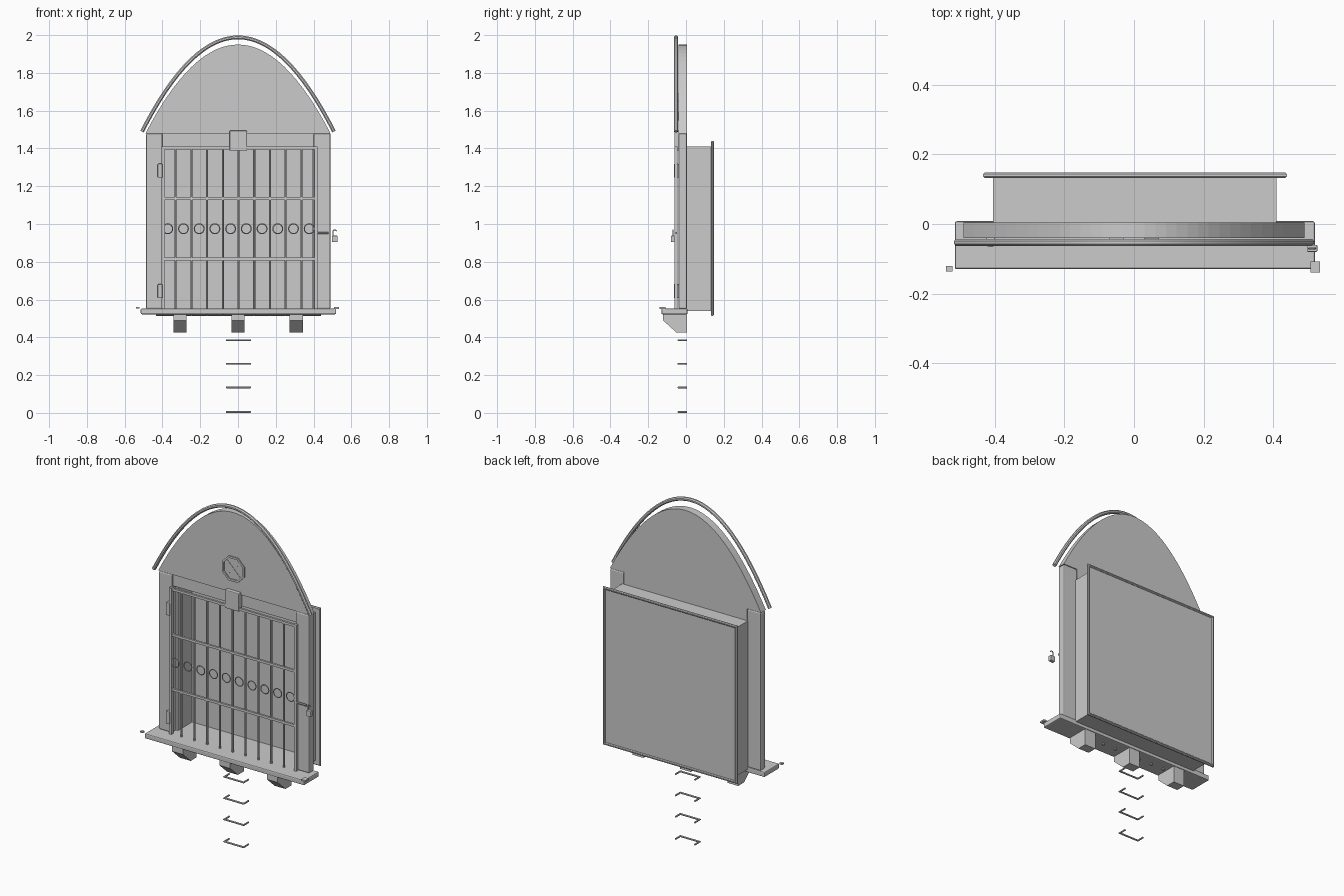
import bpy, bmesh, math
from mathutils import Vector

if "Cube" in bpy.data.objects:
    bpy.data.objects.remove(bpy.data.objects["Cube"])

grey = bpy.data.materials.new("weathered grey")
grey.diffuse_color = (0.6, 0.6, 0.6, 1)
grey.use_nodes = True
grey.node_tree.nodes["Principled BSDF"].inputs["Base Color"].default_value = grey.diffuse_color


def finish(name, bm, bevel=0, smooth=False):
    bmesh.ops.recalc_face_normals(bm, faces=bm.faces)
    me = bpy.data.meshes.new(name)
    bm.to_mesh(me)
    bm.free()
    me.materials.append(grey)
    ob = bpy.data.objects.new(name, me)
    bpy.context.collection.objects.link(ob)
    if bevel:
        m = ob.modifiers.new("bevel", 'BEVEL')
        m.width, m.segments = bevel, 2
    if smooth:
        bpy.ops.object.select_all(action='DESELECT')
        ob.select_set(True)
        bpy.context.view_layer.objects.active = ob
        bpy.ops.object.shade_smooth_by_angle(angle=math.radians(40))
    return ob


def box(name, x, y, z, bevel=0):
    bm = bmesh.new()
    bmesh.ops.create_cube(bm, size=1)
    for v in bm.verts:
        v.co = [(a + b) / 2 + c * (b - a) for c, (a, b) in zip(v.co, (x, y, z))]
    return finish(name, bm, bevel)


def prism(name, pts, direction):
    """Extrude a closed outline of 3D points along a direction."""
    bm = bmesh.new()
    f = bm.faces.new([bm.verts.new(p) for p in pts])
    r = bmesh.ops.extrude_face_region(bm, geom=[f])
    moved = [g for g in r["geom"] if isinstance(g, bmesh.types.BMVert)]
    bmesh.ops.translate(bm, verts=moved, vec=direction)
    return finish(name, bm)


def tube(name, pts, r, sides=8, closed=False):
    """Sweep a round section along a planar path."""
    pts = [Vector(p) for p in pts]
    n = len(pts)
    normal = Vector((0, 0, 0))
    for i in range(1, n - 1):
        normal += (pts[i] - pts[0]).cross(pts[i + 1] - pts[0])
    if normal.length < 1e-9:
        d = pts[-1] - pts[0]
        normal = d.cross(Vector((0, 1, 0)) if abs(d.y) < 0.9 * d.length else Vector((1, 0, 0)))
    normal.normalize()
    bm = bmesh.new()
    rings = []
    for i, p in enumerate(pts):
        a = pts[i - 1] if i or closed else p
        b = pts[(i + 1) % n] if i < n - 1 or closed else p
        d1, d2 = (p - a).normalized(), (b - p).normalized()
        t = (d1 + d2).normalized()
        side = t.cross(normal)
        widen = 1 / max(0.5, t.dot(d2 if d2.length else d1))
        rings.append([bm.verts.new(p + r * (math.cos(k) * normal + math.sin(k) * widen * side))
                      for k in (math.tau * (j + 0.5) / sides for j in range(sides))])
    for i in range(n if closed else n - 1):
        A, B = rings[i], rings[(i + 1) % n]
        for j in range(sides):
            bm.faces.new((A[j], A[(j + 1) % sides], B[(j + 1) % sides], B[j]))
    if not closed:
        bm.faces.new(rings[0])
        bm.faces.new(rings[-1])
    return finish(name, bm, smooth=sides > 4)


def circle(x, y, z, r, n, phase=0.0):
    return [(x + r * math.cos(phase + math.tau * i / n), y,
             z + r * math.sin(phase + math.tau * i / n)) for i in range(n)]


# Arched gable and the moulding above it
steps = [i / 16 - 1 for i in range(33)]
prism("gable", [(0.49 * t, -0.04, 1.95 - 0.47 * t * t) for t in steps], (0, 0.045, 0))
tube("arch_moulding", [(0.508 * t, -0.053, 1.988 - 0.498 * t * t) for t in steps], 0.011)

# Octagonal medallion with crossed bars
tube("medallion_ring", circle(0, -0.041, 1.62, 0.072, 8, math.pi / 8), 0.008, 4, True)
for s in (-1, 1):
    tube("medallion_cross", [(-0.048, -0.039, 1.62 - 0.048 * s), (0.048, -0.039, 1.62 + 0.048 * s)], 0.004, 4)

# Window frame
box("left_jamb", (-0.487, -0.40), (-0.04, 0.005), (0.55, 1.48), 0.008)
box("right_jamb", (0.40, 0.49), (-0.04, 0.005), (0.55, 1.48), 0.008)
box("lintel", (-0.40, 0.40), (-0.03, 0.005), (1.41, 1.48))
box("keystone", (-0.045, 0.048), (-0.062, -0.03), (1.388, 1.495), 0.005)

# Sill with three wedge brackets
box("sill", (-0.515, 0.52), (-0.13, 0.008), (0.522, 0.552), 0.006)
wedge = [(0.005, 0.522), (-0.122, 0.522), (-0.122, 0.49), (-0.05, 0.425), (0.005, 0.425)]
for x in (-0.307, 0, 0.308):
    prism("sill_bracket", [(x - 0.035, y, z) for y, z in wedge], (0.07, 0, 0))
box("left_sill_pin", (-0.54, -0.522), (-0.136, -0.12), (0.553, 0.561))
box("right_sill_pin", (0.507, 0.535), (-0.14, -0.108), (0.551, 0.56))

# Recessed box behind the opening
box("recess_left_wall", (-0.405, -0.39), (0, 0.137), (0.54, 1.41))
box("recess_right_wall", (0.395, 0.41), (0, 0.137), (0.54, 1.41))
box("recess_floor", (-0.39, 0.395), (0, 0.137), (0.54, 0.552))
box("recess_ceiling", (-0.39, 0.395), (0, 0.137), (1.398, 1.41))
box("back_panel", (-0.425, 0.43), (0.132, 0.141), (0.52, 1.432))
rim = [(-0.426, 0.14, 0.521), (0.432, 0.14, 0.521), (0.432, 0.14, 1.432), (-0.426, 0.14, 1.432)]
tube("back_rim", rim, 0.008, 8, True)

# Barred gate: stiles, rails, bars and rings
G = -0.052
for x in (-0.397, 0.412):
    box("gate_stile", (x - 0.008, x + 0.008), (G - 0.008, G + 0.008), (0.552, 1.41))
for z in (1.402, 1.135, 0.815):
    box("gate_rail", (-0.40, 0.415), (G - 0.006, G + 0.006), (z - 0.007, z + 0.007))
for i in range(9):
    x = -0.33 + 0.0832 * i
    tube("gate_bar", [(x, G, 0.512), (x, G, 1.40)], 0.006, 8)
for i in range(10):
    tube("gate_ring", circle(-0.372 + 0.0832 * i, G, 0.975, 0.026, 16), 0.003, 6, True)
for z in (1.282, 0.645):
    box("gate_hinge", (-0.425, -0.40), (-0.064, -0.038), (z - 0.037, z + 0.037), 0.004)

# Latch bar with padlock
tube("latch_bar", [(0.412, G, 0.953), (0.48, G, 0.953)], 0.006, 8)
box("padlock_body", (0.497, 0.527), (-0.08, -0.06), (0.905, 0.938), 0.003)
tube("padlock_shackle", [(0.503, -0.07, 0.938), (0.503, -0.07, 0.962), (0.508, -0.07, 0.969),
                         (0.516, -0.07, 0.969), (0.521, -0.07, 0.962)], 0.003, 6)

# Ladder rungs below the sill
for z in (0.005, 0.135, 0.26, 0.385):
    tube("ladder_rung", [(-0.06, 0.004, z), (-0.06, -0.04, z), (0.065, -0.04, z), (0.065, 0.004, z)], 0.005, 8)
